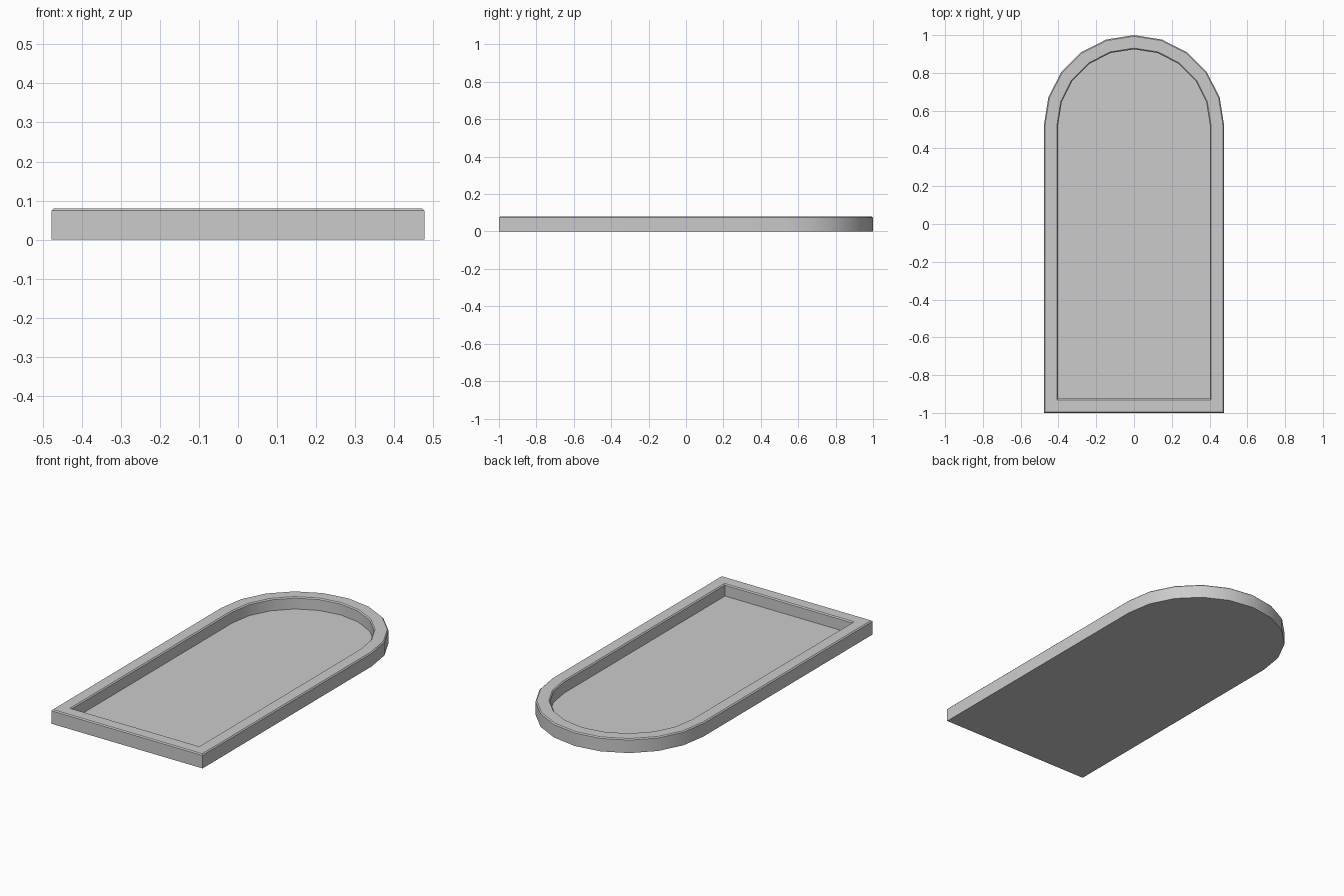
import bpy, bmesh, math

if "Cube" in bpy.data.objects:
    bpy.data.objects.remove(bpy.data.objects["Cube"])

RADIUS = 0.477      # half width, also radius of the round end
ARC_Y = 1 - RADIUS  # centre of the round end
SEGMENTS = 10
HEIGHT = 0.08
FLOOR_Z = 0.012
CHAMFER = 0.006
WALL = 0.075


def outline(inset):
    """Arched outline, counter-clockwise, moved inwards by inset."""
    r = RADIUS - inset
    pts = [(-r, -1 + inset), (r, -1 + inset)]
    for i in range(SEGMENTS + 1):
        a = math.pi * i / SEGMENTS
        pts.append((r * math.cos(a), ARC_Y + r * math.sin(a)))
    return pts


# Wall profile from the underside, over the chamfered rim, down to the floor
profile = [
    (0, 0),
    (0, HEIGHT - CHAMFER),
    (CHAMFER, HEIGHT),
    (WALL - CHAMFER, HEIGHT),
    (WALL, HEIGHT - CHAMFER),
    (WALL, FLOOR_Z),
]

bm = bmesh.new()
loops = [[bm.verts.new((x, y, z)) for x, y in outline(d)] for d, z in profile]
for a, b in zip(loops, loops[1:]):
    n = len(a)
    for i in range(n):
        j = (i + 1) % n
        bm.faces.new((a[i], a[j], b[j], b[i]))

# Underside and recessed floor
bm.faces.new(loops[0][::-1])
bm.faces.new(loops[-1])

mesh = bpy.data.meshes.new("arched_tray")
bm.to_mesh(mesh)
bm.free()
tray = bpy.data.objects.new("arched_tray", mesh)
bpy.context.collection.objects.link(tray)

# Smooth round end, sharp rim edges
bpy.context.view_layer.objects.active = tray
tray.select_set(True)
bpy.ops.object.shade_smooth_by_angle(angle=math.radians(30))
